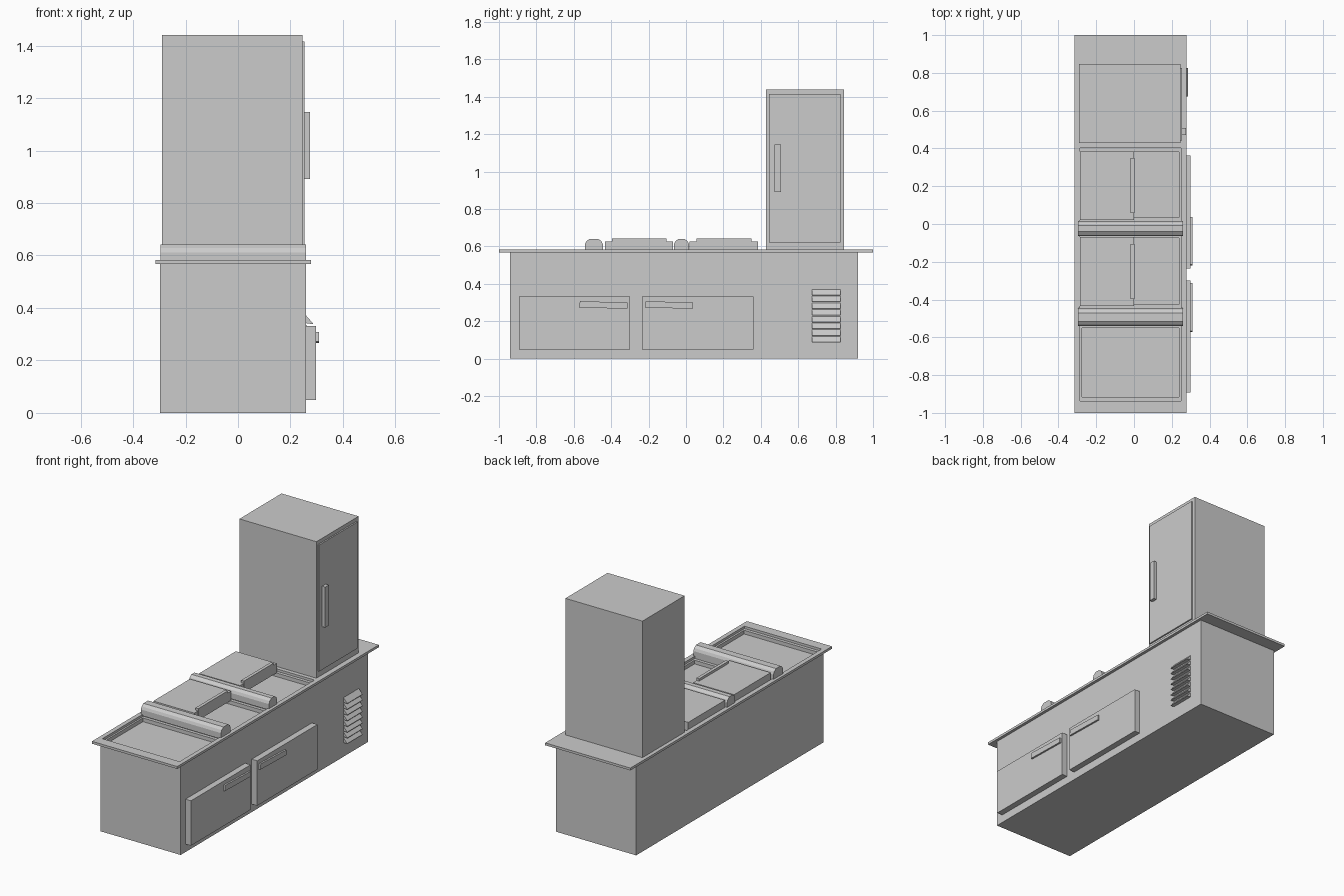
import bpy, bmesh

if "Cube" in bpy.data.objects:
    bpy.data.objects.remove(bpy.data.objects["Cube"])


def mesh_obj(name, bm):
    bmesh.ops.recalc_face_normals(bm, faces=bm.faces)
    me = bpy.data.meshes.new(name)
    bm.to_mesh(me)
    bm.free()
    ob = bpy.data.objects.new(name, me)
    bpy.context.scene.collection.objects.link(ob)
    return ob


def box(name, x0, x1, y0, y1, z0, z1):
    bm = bmesh.new()
    bmesh.ops.create_cube(bm, size=1)
    for v in bm.verts:
        v.co = ((x0 + x1) / 2 + v.co.x * (x1 - x0),
                (y0 + y1) / 2 + v.co.y * (y1 - y0),
                (z0 + z1) / 2 + v.co.z * (z1 - z0))
    return mesh_obj(name, bm)


def prism(name, points, offset):
    bm = bmesh.new()
    face = bm.faces.new([bm.verts.new(p) for p in points])
    out = bmesh.ops.extrude_face_region(bm, geom=[face])
    bmesh.ops.translate(bm, vec=offset,
                        verts=[g for g in out["geom"] if isinstance(g, bmesh.types.BMVert)])
    return mesh_obj(name, bm)


def cut(target, cutter):
    mod = target.modifiers.new("cut", "BOOLEAN")
    mod.operation = "DIFFERENCE"
    mod.solver = "EXACT"
    mod.object = cutter
    bpy.context.view_layer.objects.active = target
    bpy.ops.object.modifier_apply(modifier=mod.name)


# Cabinet body and overhanging worktop
cabinet = box("cabinet_body", -0.298, 0.26, -0.94, 0.92, 0, 0.568)
worktop = box("worktop", -0.314, 0.278, -1, 1, 0.568, 0.583)

# Stepped wells sunk into the worktop
wells = [(-0.937, -0.53), (-0.445, -0.055), (0.015, 0.402)]
for y0, y1 in wells:
    for x0, x1, inset, floor in ((-0.286, 0.25, 0, 0.568), (-0.275, 0.238, 0.02, 0.545)):
        cutter = box("well_cutter", x0, x1, y0 + inset, y1 - inset, floor, 0.7)
        cutter.hide_render = True
        cut(worktop, cutter)
        if inset:
            cut(cabinet, cutter)
        bpy.data.objects.remove(cutter)

# Sliding half lids with a raised grip along the edge
for i, (y0, y1) in enumerate([(-0.433, -0.07), (0.02, 0.385)], 1):
    box(f"sliding_lid_{i}", -0.285, 0, y0, y1, 0.568, 0.627)
    box(f"lid_grip_{i}", -0.018, 0.002, y0 + 0.037, y1 - 0.035, 0.6, 0.642)

# Rounded hinge covers between the wells
for i, (y0, y1) in enumerate([(-0.54, -0.445), (-0.064, 0.016)], 1):
    x = -0.296
    c = 0.025
    prism(f"hinge_cover_{i}",
          [(x, y0, 0.575), (x, y1, 0.575), (x, y1, 0.612), (x, y1 - 0.007, 0.628),
           (x, y1 - c, 0.641), (x, y0 + c, 0.641), (x, y0 + 0.007, 0.628), (x, y0, 0.612)],
          (0.556, 0, 0))

# Drawer fronts
box("drawer_1", 0.255, 0.298, -0.892, -0.30, 0.05, 0.332)
box("drawer_2", 0.255, 0.298, -0.235, 0.362, 0.05, 0.332)

# Slightly skewed drawer handles
for i, (y0, y1) in enumerate([(-0.572, -0.312), (-0.22, 0.038)], 1):
    prism(f"drawer_handle_{i}",
          [(0.295, y0, 0.273), (0.295, y1, 0.267), (0.295, y1, 0.299), (0.295, y0 + 0.005, 0.308)],
          (0.014, 0, 0))

# Louvred vent
pitch = 0.036
for i in range(8):
    z = 0.373 - i * pitch
    prism(f"vent_slat_{i + 1}",
          [(0.258, 0.675, z), (0.286, 0.675, z - 0.032), (0.286, 0.675, z - 0.035),
           (0.258, 0.675, z - 0.031)],
          (0, 0.152, 0))

# Tall cupboard with door and handle
box("tall_cupboard", -0.29, 0.245, 0.428, 0.846, 0.583, 1.44)
box("cupboard_door", 0.243, 0.254, 0.443, 0.827, 0.622, 1.416)
box("cupboard_door_handle", 0.252, 0.275, 0.472, 0.508, 0.892, 1.146)
